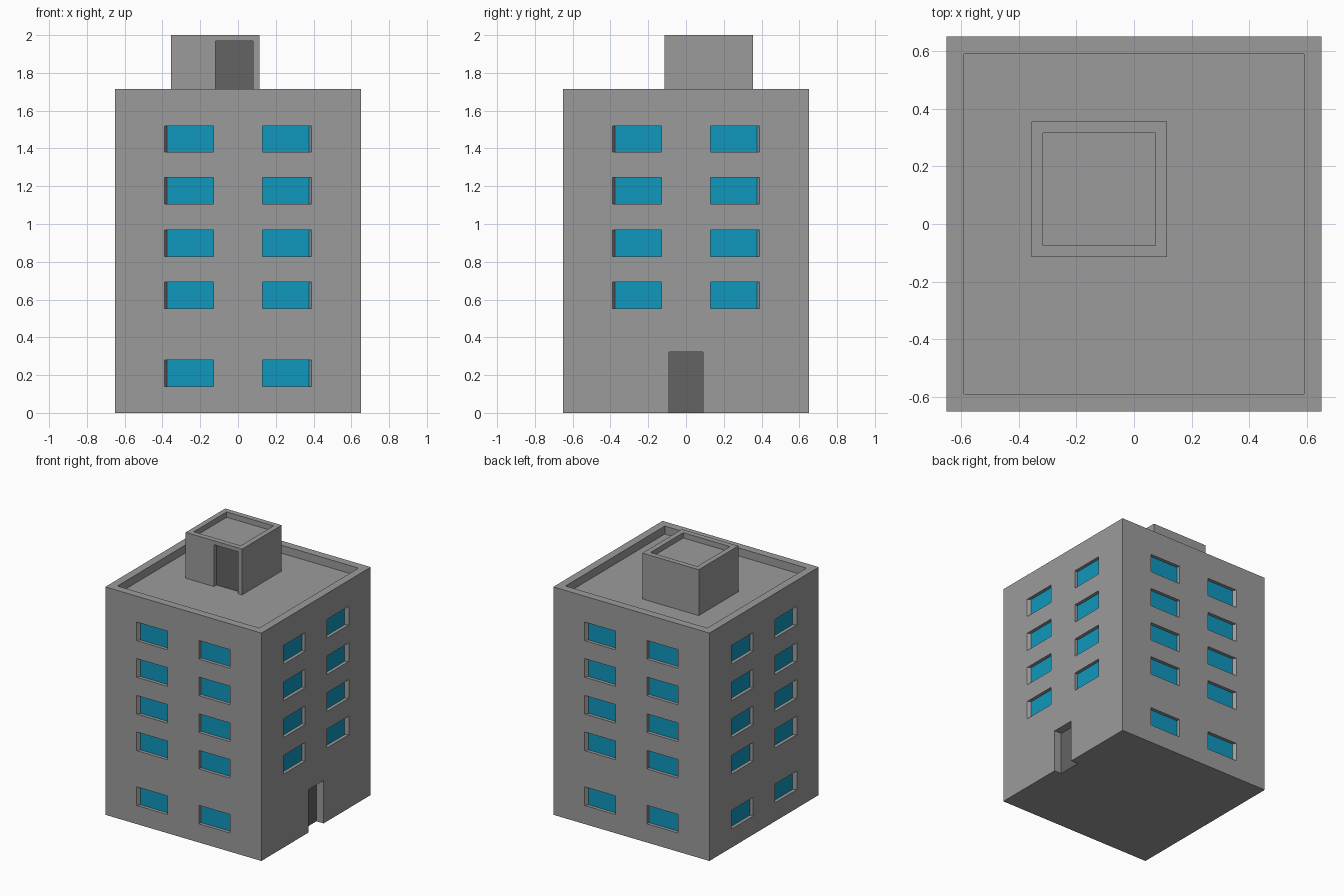
import bpy
import bmesh
from mathutils import Matrix

cube = bpy.data.objects.get("Cube")
if cube:
    bpy.data.objects.remove(cube, do_unlink=True)

HALF = 0.65                 # half width of the block
TOP, ROOF = 1.715, 1.655    # parapet top and roof deck
GLASS_IN, DOOR_IN = 0.025, 0.06
FLOORS = [0.14, 0.553, 0.828, 1.105, 1.38]
WINDOW_H = 0.14


def material(name, rgb):
    mat = bpy.data.materials.new(name)
    mat.use_nodes = True
    colour = (*rgb, 1)
    mat.diffuse_color = colour
    mat.node_tree.nodes["Principled BSDF"].inputs["Base Color"].default_value = colour
    return mat


MATERIALS = [material("concrete grey", (0.33, 0.33, 0.33)),
             material("window blue", (0.005, 0.31, 0.51)),
             material("door grey", (0.125, 0.125, 0.125))]


def prism(bm, plan, z0, z1, turn=0):
    """Extrude a plan outline from z0 to z1, turned by quarter turns."""
    rot = Matrix.Rotation(turn * 1.5707963, 4, "Z")
    base = bm.faces.new([bm.verts.new(rot @ Matrix.Translation((x, y, z0)).translation)
                         for x, y in plan])
    new = bmesh.ops.extrude_face_region(bm, geom=[base])["geom"]
    verts = [v for v in new if isinstance(v, bmesh.types.BMVert)]
    bmesh.ops.translate(bm, verts=verts, vec=(0, 0, z1 - z0))


def rect(x0, x1, y0, y1):
    return [(x0, y0), (x1, y0), (x1, y1), (x0, y1)]


def make(name, bm):
    bmesh.ops.recalc_face_normals(bm, faces=bm.faces)
    mesh = bpy.data.meshes.new(name)
    bm.to_mesh(mesh)
    bm.free()
    obj = bpy.data.objects.new(name, mesh)
    bpy.context.collection.objects.link(obj)
    return obj


def carve(obj, cutter):
    """Cut the openings, apply the result and discard the cutter."""
    cutter.hide_render = True
    mod = obj.modifiers.new("openings", "BOOLEAN")
    mod.operation, mod.solver, mod.object = "DIFFERENCE", "EXACT", cutter
    graph = bpy.context.evaluated_depsgraph_get()
    mesh = bpy.data.meshes.new_from_object(obj.evaluated_get(graph))
    obj.modifiers.clear()
    obj.data = mesh
    bpy.data.objects.remove(cutter, do_unlink=True)
    mesh.materials.clear()
    for mat in MATERIALS:
        mesh.materials.append(mat)
    for face in mesh.polygons:
        face.material_index = 0
        face.use_smooth = False


# Main block with sunken roof, windows on all sides and an entrance
bm = bmesh.new()
prism(bm, rect(-HALF, HALF, -HALF, HALF), 0, TOP)
block = make("building_block", bm)

bm = bmesh.new()
prism(bm, rect(-0.59, 0.59, -0.59, 0.59), ROOF, TOP + 0.1)
pane, out = -HALF + GLASS_IN, -HALF - 0.05
for turn in range(4):
    for z in FLOORS[1:] if turn == 1 else FLOORS:
        for s in (-1, 1):
            # the outer jamb is slightly splayed
            plan = [(s * 0.13, out), (s * 0.42, out), (s * 0.375, pane), (s * 0.13, pane)]
            prism(bm, plan, z, z + WINDOW_H, turn)
prism(bm, rect(HALF - DOOR_IN, HALF + 0.1, -0.09, 0.09), -0.1, 0.323)
carve(block, make("block_cutter", bm))

# Glass and entrance door are the back faces of their recesses
for face in block.data.polygons:
    c, n = face.center, face.normal
    reach = max(abs(c.x), abs(c.y))
    if abs(n.z) < 0.1 and abs(reach - HALF + GLASS_IN) < 0.002:
        face.material_index = 1
    elif n.x > 0.9 and abs(c.x - HALF + DOOR_IN) < 0.002 and c.z < 0.4:
        face.material_index = 2

# Rooftop stair house with its own sunken roof and door
X0, X1, Y0, Y1, RIM = -0.355, 0.115, -0.115, 0.355, 0.04
bm = bmesh.new()
prism(bm, rect(X0, X1, Y0, Y1), ROOF, 2)
house = make("stair_house", bm)

bm = bmesh.new()
prism(bm, rect(X0 + RIM, X1 - RIM, Y0 + RIM, Y1 - RIM), 2 - RIM, 2.1)
carve_door = Y0 + 0.03
prism(bm, rect(-0.12, 0.08, Y0 - 0.1, carve_door), ROOF - 0.1, 1.97)
carve(house, make("house_cutter", bm))
for face in house.data.polygons:
    if face.normal.y < -0.9 and abs(face.center.y - carve_door) < 0.002:
        face.material_index = 2
